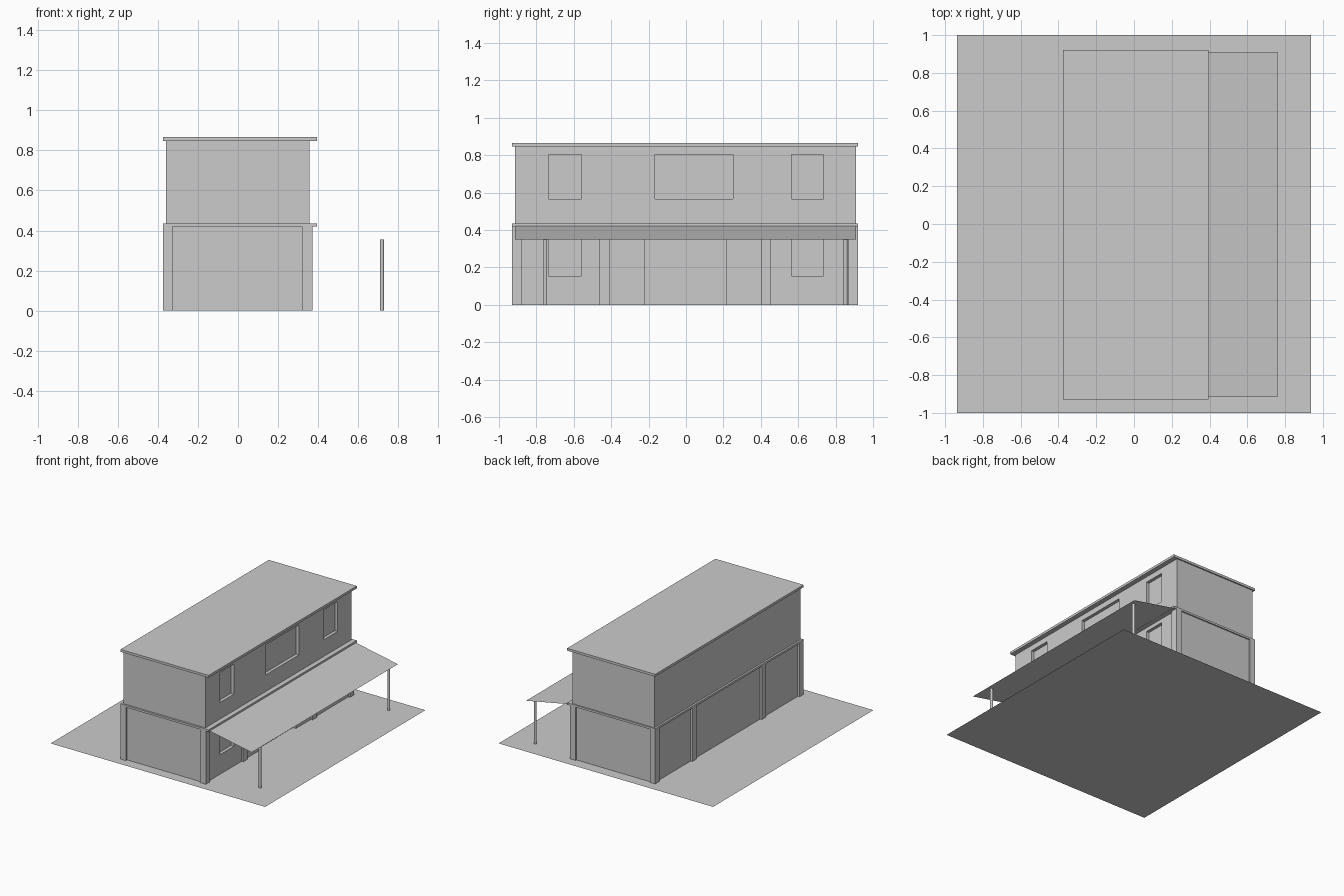
import bpy, bmesh

if "Cube" in bpy.data.objects:
    bpy.data.objects.remove(bpy.data.objects["Cube"])


def box(name, x, y, z):
    """Box from (min, max) ranges on each axis."""
    bm = bmesh.new()
    bmesh.ops.create_cube(bm, size=1)
    for v in bm.verts:
        v.co = [r[0] if c < 0 else r[1] for c, r in zip(v.co, (x, y, z))]
    return finish(name, bm)


def sheet(name, corners):
    """Single flat face."""
    bm = bmesh.new()
    bm.faces.new([bm.verts.new(c) for c in corners])
    return finish(name, bm)


def finish(name, bm):
    me = bpy.data.meshes.new(name)
    bm.to_mesh(me)
    bm.free()
    ob = bpy.data.objects.new(name, me)
    bpy.context.collection.objects.link(ob)
    return ob


def recess(wall, y, z):
    """Cut a shallow opening into the right-hand face of a wall."""
    cutter = box("recess_cutter", (WALL_X - 0.025, WALL_X + 0.1), y, z)
    cutter.hide_render = True
    cutter.hide_set(True)
    mod = wall.modifiers.new("recess", 'BOOLEAN')
    mod.object = cutter
    mod.operation = 'DIFFERENCE'
    mod.solver = 'EXACT'
    bpy.context.view_layer.objects.active = wall
    bpy.ops.object.modifier_apply(modifier=mod.name)
    bpy.data.objects.remove(cutter)


WALL_X = 0.356
SIDE_WINDOWS = [(-0.735, -0.56), (0.565, 0.735)]

# Paved yard
sheet("yard", [(-0.937, -1, 0), (0.937, -1, 0), (0.937, 1, 0), (-0.937, 1, 0)])

# Two storeys with recessed windows and doorway
lower = box("lower_walls", (-0.36, WALL_X), (-0.915, 0.91), (0, 0.42))
upper = box("upper_walls", (-0.36, WALL_X), (-0.915, 0.91), (0.435, 0.847))
for y in SIDE_WINDOWS:
    recess(lower, y, (0.155, 0.39))
    recess(upper, y, (0.567, 0.803))
recess(upper, (-0.165, 0.252), (0.567, 0.803))
recess(lower, (-0.22, 0.215), (-0.1, 0.39))

# Floor band and flat roof
box("floor_band", (-0.375, 0.394), (-0.93, 0.92), (0.42, 0.436))
box("roof", (-0.375, 0.394), (-0.93, 0.92), (0.847, 0.866))

# Pillars along both long sides
for y in [(-0.93, -0.88), (-0.465, -0.41), (0.402, 0.455), (0.868, 0.92)]:
    box("left_pillar", (-0.375, -0.328), y, (0, 0.42))
    box("right_pillar", (0.32, 0.371), y, (0, 0.42))

# Sloping awning and its round posts
sheet("awning", [(0.39, -0.915, 0.422), (0.76, -0.915, 0.35),
                 (0.76, 0.91, 0.35), (0.39, 0.91, 0.422)])
for y in (-0.752, 0.853):
    bpy.ops.mesh.primitive_cylinder_add(vertices=12, radius=0.01, depth=0.356,
                                        location=(0.72, y, 0.178))
    bpy.context.object.name = "awning_post"
